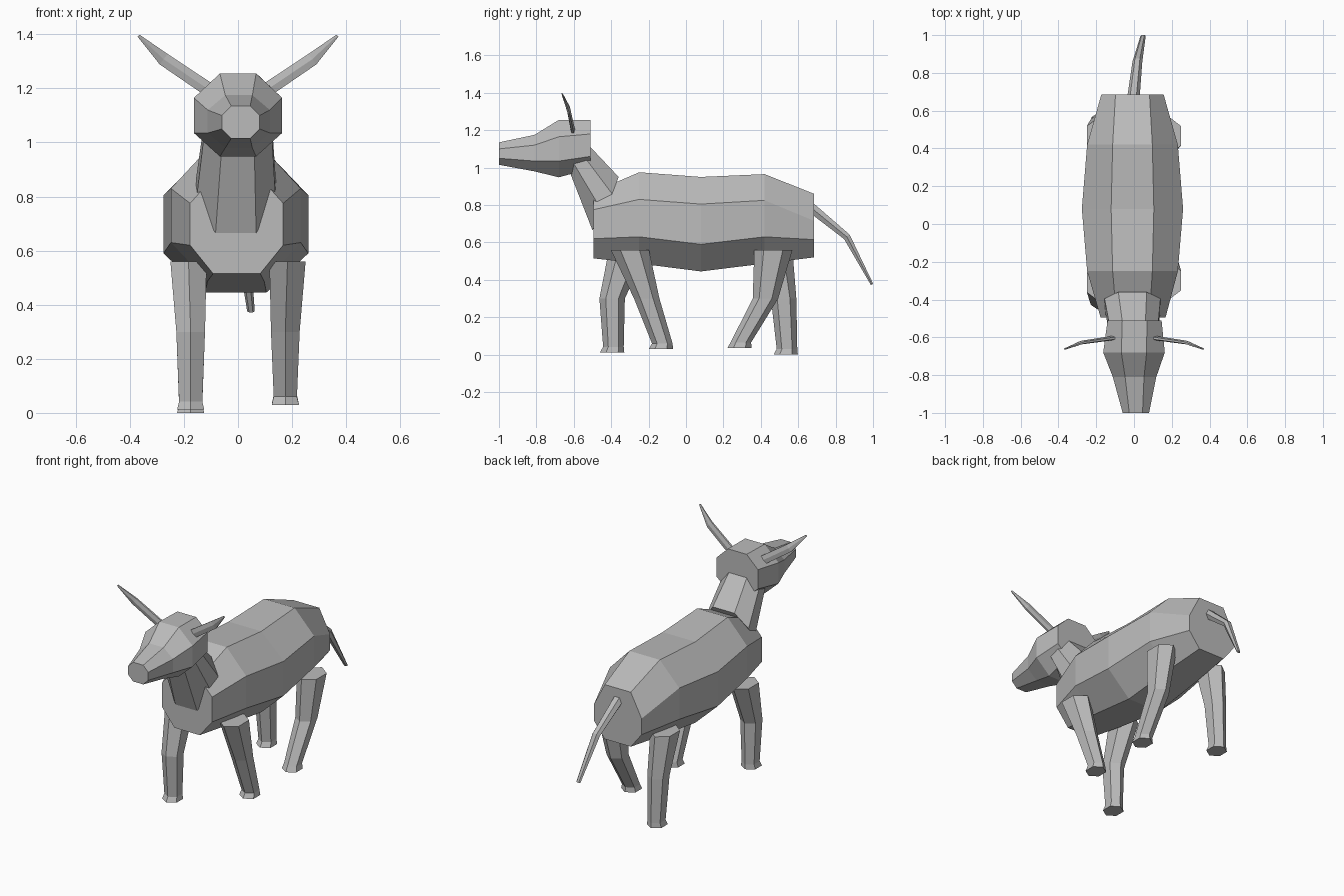
import bpy
import bmesh
import math
from mathutils import Vector

cube = bpy.data.objects.get("Cube")
if cube:
    bpy.data.objects.remove(cube, do_unlink=True)

grey = bpy.data.materials.new("plain grey")
grey.use_nodes = True
GREY = (0.5, 0.5, 0.5, 1)
grey.diffuse_color = GREY
grey.node_tree.nodes["Principled BSDF"].inputs["Base Color"].default_value = GREY


def loft(name, rings):
    """Skin a row of equal-sided rings into one closed, flat-shaded part."""
    bm = bmesh.new()
    rows = [[bm.verts.new(p) for p in ring] for ring in rings]
    n = len(rows[0])
    for a, b in zip(rows, rows[1:]):
        for i in range(n):
            j = (i + 1) % n
            bm.faces.new((a[i], a[j], b[j], b[i]))
    bm.faces.new(rows[0])
    bm.faces.new(rows[-1])
    bmesh.ops.recalc_face_normals(bm, faces=bm.faces)
    mesh = bpy.data.meshes.new(name)
    bm.to_mesh(mesh)
    bm.free()
    mesh.materials.append(grey)
    obj = bpy.data.objects.new(name, mesh)
    bpy.context.collection.objects.link(obj)


def octagon(cx, wide, narrow, levels):
    """Eight-sided ring; levels are four (y, z) pairs from top to bottom."""
    widths = (narrow, wide, wide, narrow)
    half = list(zip(widths, levels))
    return ([(cx + w, y, z) for w, (y, z) in half] +
            [(cx - w, y, z) for w, (y, z) in reversed(half)])


def upright(y, cx, wide, narrow, *heights):
    return octagon(cx, wide, narrow, [(y, z) for z in heights])


def tube(name, sections, across, sides=6):
    """Tapered limb; sections are (centre, size across, size in third axis)."""
    centres = [Vector(s[0]) for s in sections]
    rings = []
    for i, (c, a, b) in enumerate(sections):
        run = centres[min(i + 1, len(centres) - 1)] - centres[max(i - 1, 0)]
        u = Vector(across)
        v = run.normalized().cross(u).normalized()
        rings.append([centres[i] + u * a * math.cos(t) + v * b * math.sin(t)
                      for t in (math.tau * k / sides for k in range(sides))])
    loft(name, rings)


# Barrel-shaped body
loft("body", [
    upright(-0.495, -0.005, 0.172, 0.087, 0.87, 0.775, 0.62, 0.515),
    upright(-0.25, -0.008, 0.24, 0.105, 0.975, 0.83, 0.63, 0.487),
    upright(0.08, -0.008, 0.268, 0.113, 0.95, 0.805, 0.59, 0.445),
    upright(0.42, -0.008, 0.24, 0.105, 0.965, 0.825, 0.63, 0.487),
    upright(0.685, -0.008, 0.165, 0.09, 0.86, 0.715, 0.615, 0.52)])

# Neck leaning forward into the head
loft("neck", [
    octagon(-0.008, 0.148, 0.075,
            [(-0.36, 0.95), (-0.395, 0.86), (-0.45, 0.77), (-0.5, 0.665)]),
    octagon(0, 0.125, 0.06,
            [(-0.53, 1.13), (-0.56, 1.08), (-0.605, 1.03), (-0.625, 0.985)])])

# Head tapering to the muzzle
loft("head", [
    upright(-0.51, 0.003, 0.143, 0.065, 1.255, 1.18, 1.06, 0.995),
    upright(-0.68, 0, 0.163, 0.067, 1.255, 1.165, 1.035, 0.948),
    upright(-0.81, 0.003, 0.115, 0.05, 1.175, 1.12, 1.035, 0.98),
    upright(-1.0, 0.01, 0.07, 0.035, 1.135, 1.1, 1.05, 1.015)])

# Flat, outward-curving horns
for side, name in ((1, "left_horn"), (-1, "right_horn")):
    tube(name, [
        ((side * 0.085, -0.6, 1.18), 0.012, 0.03),
        ((side * 0.275, -0.627, 1.308), 0.01, 0.028),
        ((side * 0.368, -0.662, 1.395), 0.004, 0.006)], (0, 1, 0))

# Hanging tail
tube("tail", [
    ((-0.003, 0.67, 0.785), 0.033, 0.03),
    ((0.018, 0.86, 0.63), 0.026, 0.022),
    ((0.048, 0.995, 0.375), 0.014, 0.008)], (1, 0, 0))


def leg(name, side, sole, steps):
    """Six-sided leg; steps are (y, height) for hip, knee and ankle."""
    hip, knee, ankle = steps
    rows = [(0.183, hip, 0.56, 0.102, 0.067),
            (0.175, knee, 0.3, 0.068, 0.053),
            (0.175, ankle, sole + 0.03, 0.055, 0.043),
            (0.175, ankle - 0.007, sole, 0.065, 0.05)]
    rings = []
    for x, y, z, ry, rx in rows:
        ring = []
        for k in range(6):
            t = math.tau * k / 6
            ring.append((side * x + rx * math.sin(t) / math.sin(math.tau / 6),
                         y + ry * math.cos(t), z))
        rings.append(ring)
    loft(name, rings)


# Legs caught mid-stride
leg("front_left_leg", 1, 0.03, (-0.3, -0.21, -0.127))
leg("front_right_leg", -1, 0.012, (-0.31, -0.395, -0.388))
leg("back_left_leg", 1, 0.035, (0.467, 0.425, 0.293))
leg("back_right_leg", -1, 0.0, (0.467, 0.522, 0.54))
